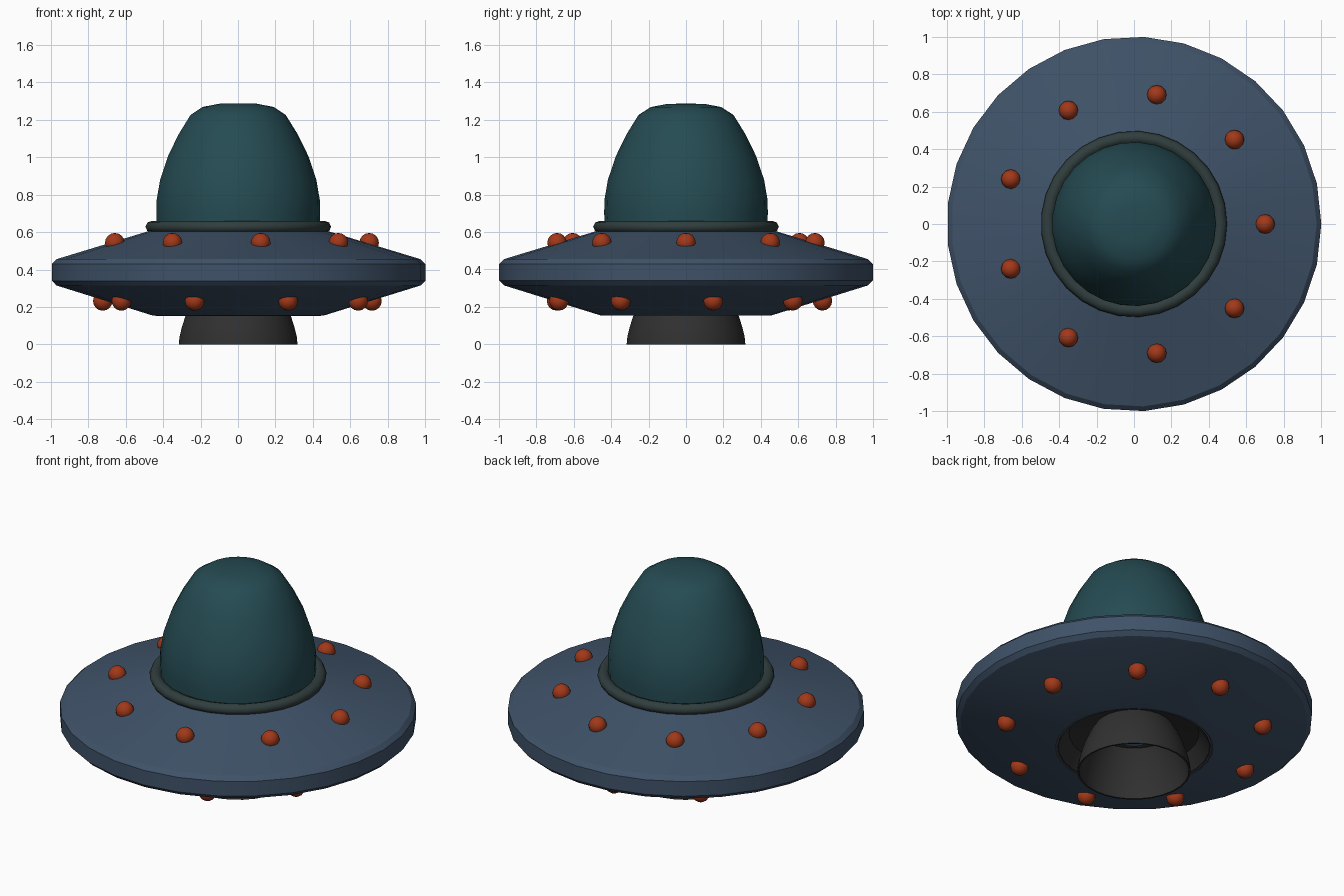
import bpy, bmesh
from math import cos, sin, pi, radians

if "Cube" in bpy.data.objects:
    bpy.data.objects.remove(bpy.data.objects["Cube"])


def material(name, rgb):
    m = bpy.data.materials.new(name)
    m.diffuse_color = (*rgb, 1)
    m.use_nodes = True
    m.node_tree.nodes["Principled BSDF"].inputs["Base Color"].default_value = m.diffuse_color
    return m


blue = material("hull_blue", (0.05, 0.085, 0.14))
teal = material("dome_teal", (0.018, 0.07, 0.085))
trim = material("collar_grey", (0.03, 0.047, 0.047))
dark = material("nozzle_grey", (0.03, 0.03, 0.03))
orange = material("lamp_orange", (0.36, 0.04, 0.01))


def finish(bm, name, mat, angle=35):
    bmesh.ops.recalc_face_normals(bm, faces=bm.faces)
    me = bpy.data.meshes.new(name)
    bm.to_mesh(me)
    bm.free()
    me.materials.append(mat)
    ob = bpy.data.objects.new(name, me)
    bpy.context.collection.objects.link(ob)
    bpy.ops.object.select_all(action='DESELECT')
    ob.select_set(True)
    bpy.context.view_layer.objects.active = ob
    bpy.ops.object.shade_smooth_by_angle(angle=radians(angle))
    return ob


def lathe(name, profile, mat, sides=29, closed=False, angle=35):
    """Revolve (radius, z) points around the z axis."""
    bm = bmesh.new()
    rings = []
    for r, z in profile:
        if r == 0:
            rings.append([bm.verts.new((0, 0, z))] * sides)
        else:
            rings.append([bm.verts.new((r * cos(2 * pi * i / sides), r * sin(2 * pi * i / sides), z))
                          for i in range(sides)])
    pairs = list(zip(rings, rings[1:]))
    if closed:
        pairs.append((rings[-1], rings[0]))
    for a, b in pairs:
        for i in range(sides):
            j = (i + 1) % sides
            bm.faces.new(dict.fromkeys((a[i], a[j], b[j], b[i])))
    return finish(bm, name, mat, angle)


def lamp_ring(name, radius, z, offset):
    """Nine lamps evenly spaced around the hull."""
    for k in range(9):
        a = radians(offset + 40 * k)
        bm = bmesh.new()
        bmesh.ops.create_uvsphere(bm, u_segments=12, v_segments=8, radius=0.052)
        bmesh.ops.translate(bm, verts=bm.verts, vec=(radius * cos(a), radius * sin(a), z))
        finish(bm, f"{name}_{k + 1}", orange, 60)


# Saucer hull with chamfered rim and a recess underneath
lathe("saucer_hull", [(0.43, 0.62), (0.48, 0.605), (0.975, 0.455), (1.0, 0.43), (1.0, 0.34),
                      (0.975, 0.315), (0.46, 0.155), (0.43, 0.155), (0.37, 0.25), (0.2, 0.28)],
      blue, angle=25)

# Dark lining of the engine recess
lathe("recess_lining", [(0.445, 0.153), (0.425, 0.158), (0.365, 0.246), (0.2, 0.275)], dark)

# Rounded collar around the dome
lathe("dome_collar", [(0.462 + 0.035 * cos(i * pi / 4), 0.628 + 0.032 * sin(i * pi / 4))
                      for i in range(8)], trim, closed=True, angle=60)

# Canopy dome
lathe("canopy_dome", [(0.435, 0.61), (0.438, 0.70), (0.437, 0.77), (0.418, 0.88), (0.376, 1.005),
                      (0.32, 1.12), (0.255, 1.225), (0.19, 1.268), (0.10, 1.285), (0, 1.287)],
      teal, angle=60)

# Bell-shaped engine nozzle, open at both ends
lathe("engine_nozzle", [(0.318, 0), (0.314, 0.04), (0.302, 0.09), (0.283, 0.15), (0.255, 0.22),
                        (0.22, 0.28), (0.21, 0.28), (0.245, 0.22), (0.273, 0.15), (0.292, 0.09),
                        (0.304, 0.04), (0.308, 0)], dark, closed=True)

# Lamps above and below the rim
lamp_ring("upper_lamp", 0.70, 0.543, 0)
lamp_ring("lower_lamp", 0.73, 0.232, 11.5)
